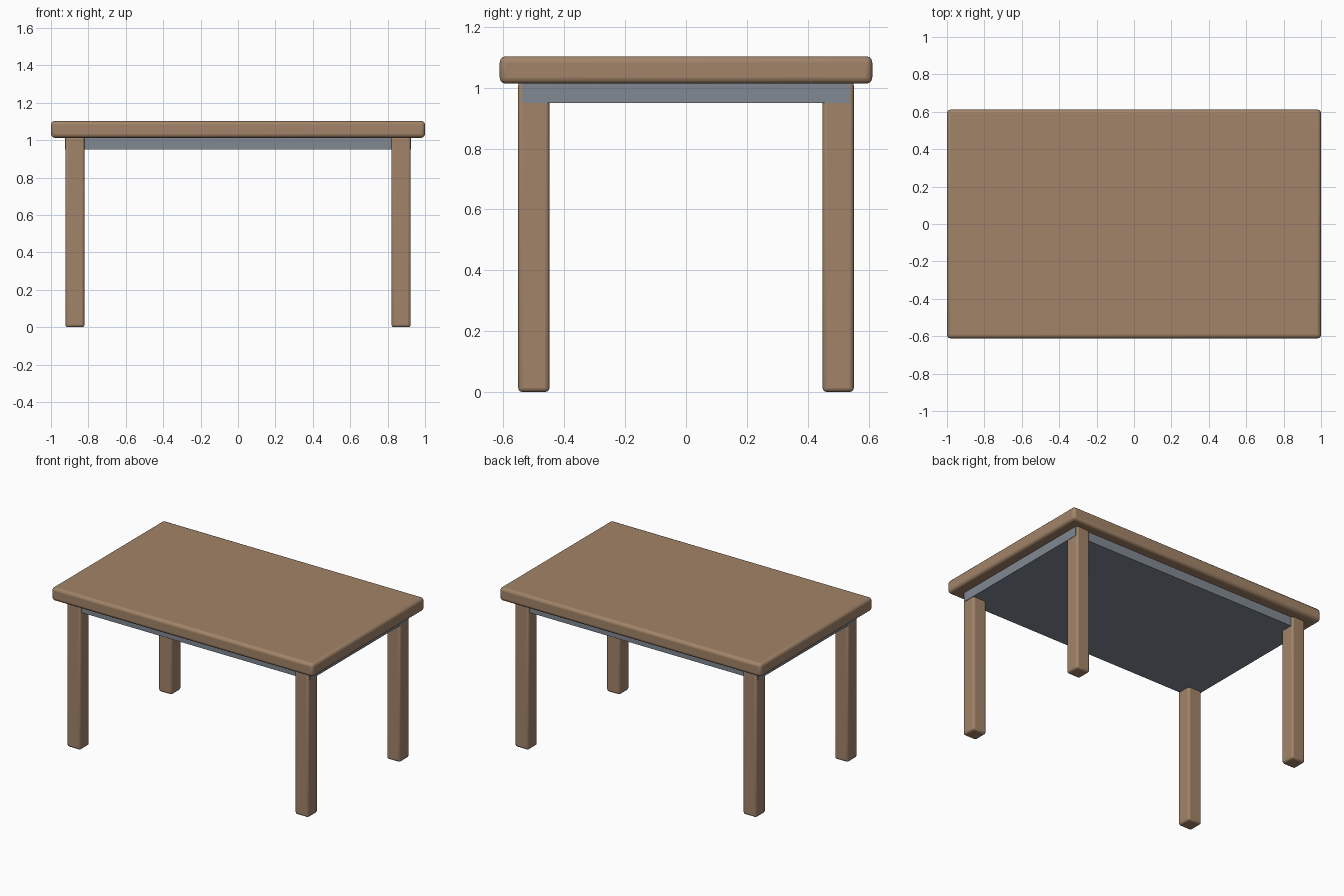
import bpy

if "Cube" in bpy.data.objects:
    bpy.data.objects.remove(bpy.data.objects["Cube"])

wood = bpy.data.materials.new("wood")
wood.diffuse_color = (0.36, 0.23, 0.14, 1)
wood.use_nodes = True
wood.node_tree.nodes["Principled BSDF"].inputs["Base Color"].default_value = wood.diffuse_color
slate = bpy.data.materials.new("slate")
slate.diffuse_color = (0.22, 0.25, 0.29, 1)
slate.use_nodes = True
slate.node_tree.nodes["Principled BSDF"].inputs["Base Color"].default_value = slate.diffuse_color


def box(name, centre, size, mat, bevel=0.0):
    """Box with an optional rounded edge."""
    bpy.ops.mesh.primitive_cube_add(size=1, location=centre)
    ob = bpy.context.object
    ob.name = name
    ob.scale = size
    bpy.ops.object.transform_apply(location=False, rotation=False, scale=True)
    ob.data.materials.append(mat)
    if bevel:
        mod = ob.modifiers.new("rounded_edges", 'BEVEL')
        mod.width = bevel
        mod.segments = 3
        bpy.ops.object.shade_smooth_by_angle()
    return ob


# Table top
box("table_top", (0, 0, 1.058), (2.0, 1.224, 0.09), wood, 0.02)

# Solid apron under the top, just proud of the legs at the ends
box("apron", (0, 0, 0.987), (1.852, 1.077, 0.076), slate)

# Four legs
for y, depth in ((-0.5, "front"), (0.5, "back")):
    for x, side in ((-0.872, "left"), (0.872, "right")):
        box(f"{depth}_{side}_leg", (x, y, 0.51), (0.103, 0.103, 1.02), wood, 0.014)
